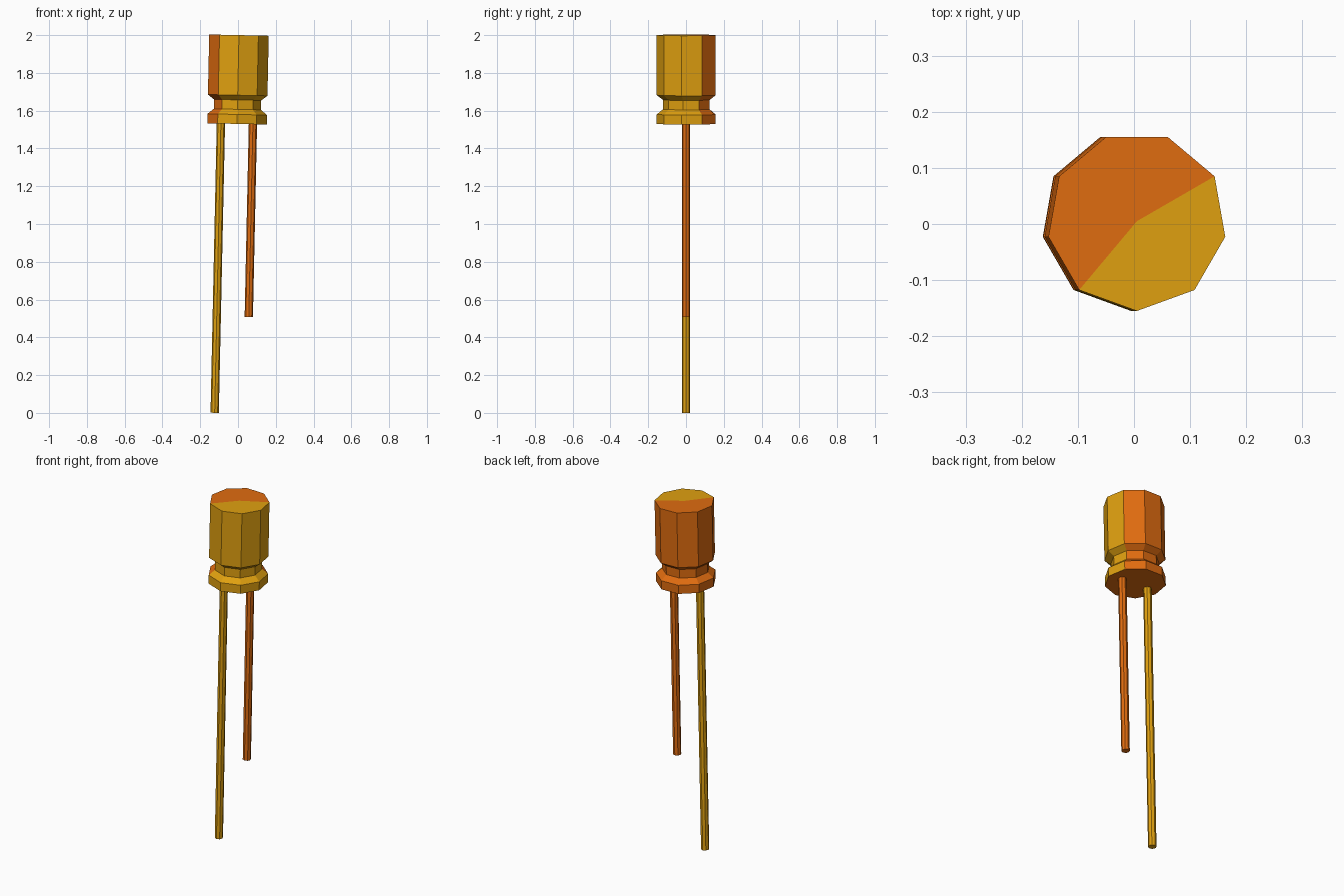
import bpy, bmesh, math
from mathutils import Matrix

if "Cube" in bpy.data.objects:
    bpy.data.objects.remove(bpy.data.objects["Cube"])

TILT = 0.0215          # whole part leans slightly towards +x
SIDES = 9


def material(name, color):
    m = bpy.data.materials.new(name)
    m.diffuse_color = (*color, 1)
    m.use_nodes = True
    m.node_tree.nodes["Principled BSDF"].inputs["Base Color"].default_value = m.diffuse_color
    return m


orange = material("orange", (0.745, 0.15, 0.005))
yellow = material("yellow", (0.745, 0.352, 0.005))


def finish(bm, name, mats, loc):
    bmesh.ops.recalc_face_normals(bm, faces=bm.faces)
    me = bpy.data.meshes.new(name)
    bm.to_mesh(me)
    bm.free()
    for m in mats:
        me.materials.append(m)
    ob = bpy.data.objects.new(name, me)
    ob.location = loc
    ob.rotation_euler = (0, TILT, 0)
    bpy.context.collection.objects.link(ob)
    return ob


# Nine-sided can with crimped neck: profile of (radius, height)
profile = [(0.16, 0), (0.16, 0.05), (0.127, 0.077), (0.127, 0.127),
           (0.16, 0.152), (0.16, 0.47)]
bm = bmesh.new()
rings = []
for r, z in profile:
    rings.append([bm.verts.new((r * math.cos(math.radians(30 + 40 * k)),
                                r * math.sin(math.radians(30 + 40 * k)), z))
                  for k in range(SIDES)])
centre = bm.verts.new((0, 0, profile[-1][1]))
for k in range(SIDES):
    n = (k + 1) % SIDES
    half = 0 if k < 5 else 1          # five orange sectors, four yellow
    for a, b in zip(rings, rings[1:]):
        bm.faces.new((a[k], a[n], b[n], b[k])).material_index = half
    bm.faces.new((rings[-1][k], rings[-1][n], centre)).material_index = half
bm.faces.new(rings[0][::-1]).material_index = 0
finish(bm, "capacitor_body", (orange, yellow), (-0.005, 0.005, 1.53))


# Wire leads, leaning with the body
def lead(name, mat, x, z, top):
    bm = bmesh.new()
    length = top - z
    bmesh.ops.create_cone(bm, cap_ends=True, segments=8, radius1=0.022,
                          radius2=0.022, depth=length,
                          matrix=Matrix.Translation((0, 0, length / 2)))
    finish(bm, name, [mat], (x, 0, z))


lead("long_lead", yellow, -0.1235, 0.0005, 1.535)
lead("short_lead", orange, 0.057, 0.507, 1.535)
